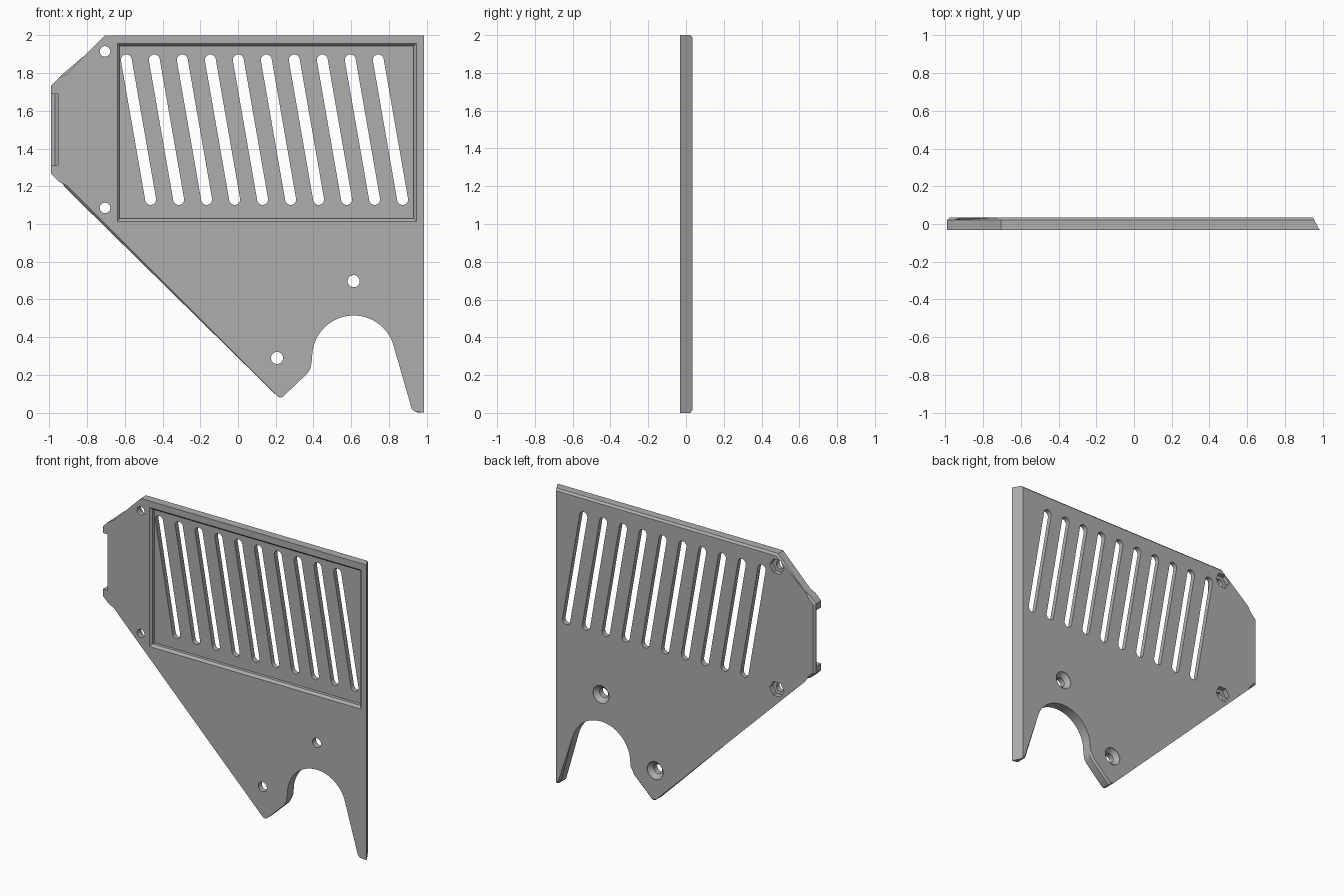
import bpy, bmesh
from math import sin, cos, pi, radians, atan2

if "Cube" in bpy.data.objects:
    bpy.data.objects.remove(bpy.data.objects["Cube"])

FRONT, BACK = -0.033, 0.035

grey = bpy.data.materials.new("plain_grey")
grey.diffuse_color = (0.42, 0.42, 0.42, 1)
grey.use_nodes = True
grey.node_tree.nodes["Principled BSDF"].inputs["Base Color"].default_value = grey.diffuse_color


def arc(cx, cz, r, a0, a1, n):
    """Points on an arc in the xz plane, angles in degrees."""
    return [(cx + r * cos(radians(a0 + (a1 - a0) * i / n)),
             cz + r * sin(radians(a0 + (a1 - a0) * i / n))) for i in range(n + 1)]


def circle(cx, cz, r, n=32):
    return arc(cx, cz, r, 0, 360, n)[:-1]


def rect(x0, x1, z0, z1):
    return [(x0, z0), (x1, z0), (x1, z1), (x0, z1)]


def loft(bm, layers):
    """Closed solid through matching outlines, each at its own depth y."""
    rings = [[bm.verts.new((x, y, z)) for x, z in pts] for pts, y in layers]
    n = len(rings[0])
    for a, b in zip(rings, rings[1:]):
        for i in range(n):
            j = (i + 1) % n
            bm.faces.new((a[i], a[j], b[j], b[i]))
    bm.faces.new(rings[0][::-1])
    bm.faces.new(rings[-1])
    return rings


def finish(bm, name):
    bmesh.ops.recalc_face_normals(bm, faces=bm.faces[:])
    me = bpy.data.meshes.new(name)
    bm.to_mesh(me)
    bm.free()
    me.materials.append(grey)
    ob = bpy.data.objects.new(name, me)
    bpy.context.collection.objects.link(ob)
    return ob


# Side plate outline: top edge, latch end, long diagonal, tip, wheel arch, leg
outline = [(0.985, 2.0), (-0.705, 2.0), (-0.91, 1.795), (-0.95, 1.775), (-0.99, 1.735),
           (-0.99, 1.265), (-0.95, 1.225), (-0.91, 1.205), (0.2, 0.095), (0.213, 0.084),
           (0.226, 0.08), (0.24, 0.086), (0.37, 0.21), (0.384, 0.235), (0.39, 0.265)]
outline += arc(0.613, 0.295, 0.22, 180, 15, 32)
outline += [(0.921, 0.02), (0.936, 0.006), (0.985, 0.0)]
slanted = [(x - 0.037 if x > 0.97 else x, z) for x, z in outline]

bm = bmesh.new()
rings = loft(bm, [(outline, FRONT), (slanted, BACK)])
# Chamfer the rear rim, except along the slanted straight side
back = set(rings[1])
rim = [e for e in bm.edges if all(v in back for v in e.verts)
       and not all(v.co.x > 0.94 for v in e.verts)]
bmesh.ops.bevel(bm, geom=rim, offset=0.013, segments=1, affect='EDGES', clamp_overlap=True)
plate = finish(bm, "side_plate")

# Cutters: panel recess, latch notch and screw holes
bm = bmesh.new()
loft(bm, [(rect(-0.64, 0.946, 1.014, 1.956), FRONT - 0.01),
          (rect(-0.64, 0.946, 1.014, 1.956), FRONT),
          (rect(-0.627, 0.930, 1.030, 1.943), FRONT + 0.014),
          (rect(-0.627, 0.930, 1.030, 1.943), FRONT + 0.035)])
loft(bm, [(rect(-1.1, -0.953, 1.31, 1.69), FRONT - 0.01),
          (rect(-1.1, -0.953, 1.31, 1.69), 0.0),
          (rect(-1.1, -0.970, 1.31, 1.69), 0.015)])
for z in (1.915, 1.085):                       # hexagonal nut pockets
    loft(bm, [(circle(-0.705, z, 0.028, 30), -0.1), (circle(-0.705, z, 0.028, 30), 0.0),
              ([(-0.705 + 0.054 * cos(pi / 15 * i) / cos((i % 5 - 2.5) * pi / 15) * cos(pi / 6),
                 z + 0.054 * sin(pi / 15 * i) / cos((i % 5 - 2.5) * pi / 15) * cos(pi / 6))
                for i in range(30)], 0.001),
              ([(-0.705 + 0.054 * cos(pi / 15 * i) / cos((i % 5 - 2.5) * pi / 15) * cos(pi / 6),
                 z + 0.054 * sin(pi / 15 * i) / cos((i % 5 - 2.5) * pi / 15) * cos(pi / 6))
                for i in range(30)], 0.1)])
for x, z in ((0.613, 0.697), (0.207, 0.29)):   # countersunk holes
    loft(bm, [(circle(x, z, 0.032), -0.1), (circle(x, z, 0.032), 0.005),
              (circle(x, z, 0.06), BACK - 0.003), (circle(x, z, 0.06), 0.1)])
pockets = finish(bm, "pocket_cutter")

# Cutters: ten slanted ventilation slots with round ends
bm = bmesh.new()
for i in range(10):
    x = -0.592 + i * 0.1484
    top, low = (x, 1.87), (x + 0.129, 1.13)
    tilt = atan2(0.129, 0.74) * 180 / pi
    pts = arc(*top, 0.029, tilt, tilt + 180, 12) + arc(*low, 0.029, tilt + 180, tilt + 360, 12)
    loft(bm, [(pts, -0.1), (pts, 0.1)])
slots = finish(bm, "slot_cutter")

# Cut, then remove the helpers
bpy.context.view_layer.objects.active = plate
plate.select_set(True)
for cutter in (pockets, slots):
    cutter.hide_render = True
    mod = plate.modifiers.new("cut", 'BOOLEAN')
    mod.operation, mod.solver, mod.object = 'DIFFERENCE', 'EXACT', cutter
    bpy.ops.object.modifier_apply(modifier=mod.name)
    bpy.data.objects.remove(cutter)

bpy.ops.object.shade_smooth_by_angle(angle=radians(25))
